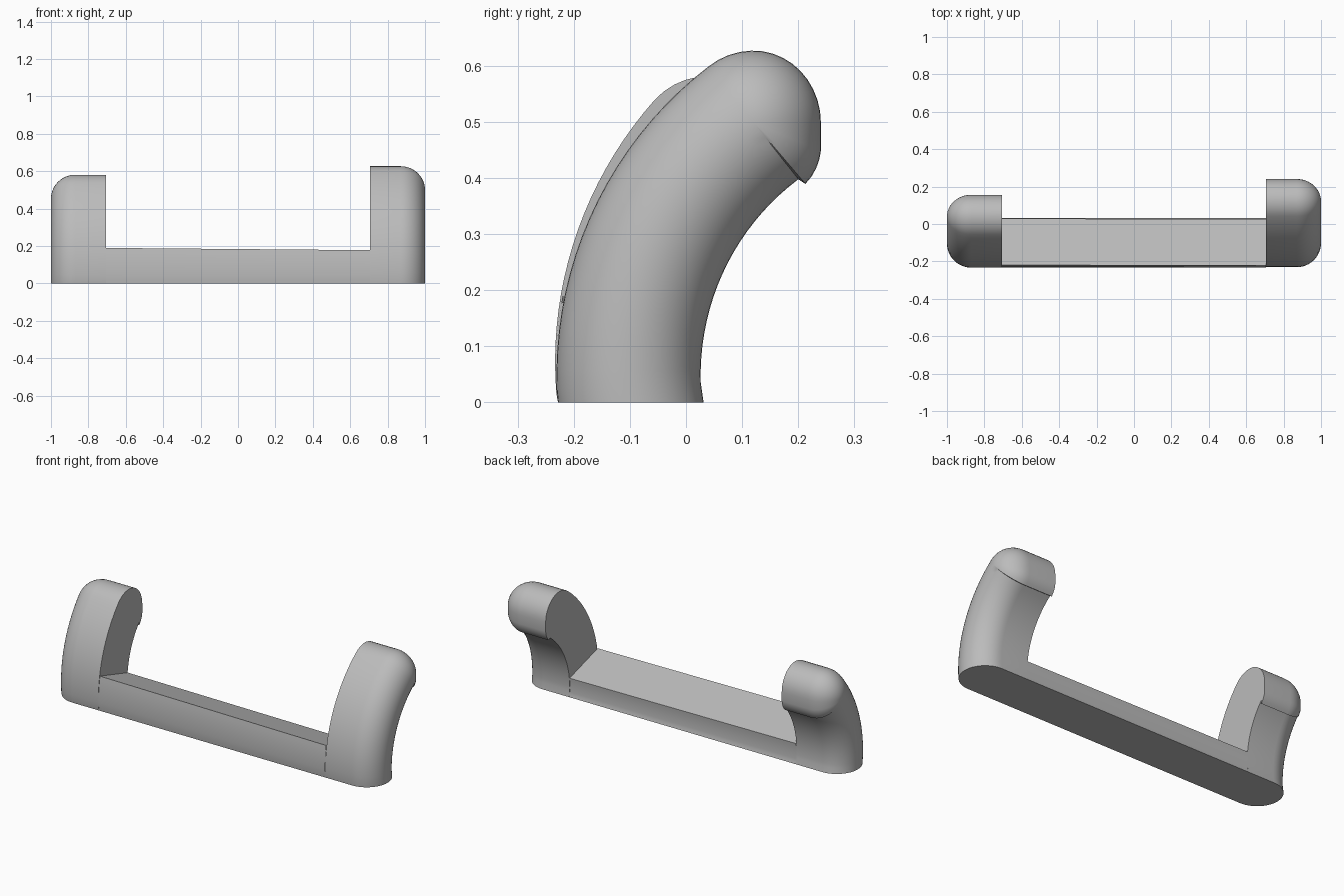
import bpy, bmesh, math

if "Cube" in bpy.data.objects:
    bpy.data.objects.remove(bpy.data.objects["Cube"])

grey = bpy.data.materials.new("grey")
grey.diffuse_color = (0.5, 0.5, 0.5, 1)
grey.use_nodes = True
grey.node_tree.nodes["Principled BSDF"].inputs["Base Color"].default_value = grey.diffuse_color

CY, CZ = 0.468, 0.06          # centre of the hook's curve in the side plane
OUT, INN = 0.70, 0.443        # front and back radii
INNER_X, END_R = 0.705, 0.13  # inner face of each hook, rounding of its end


def arc(r, deg):
    a = math.radians(deg)
    return (CY - r * math.cos(a), CZ + r * math.sin(a))


def finish(name, bm):
    bmesh.ops.remove_doubles(bm, verts=bm.verts, dist=1e-5)
    bmesh.ops.recalc_face_normals(bm, faces=bm.faces)
    me = bpy.data.meshes.new(name)
    bm.to_mesh(me)
    bm.free()
    me.materials.append(grey)
    ob = bpy.data.objects.new(name, me)
    bpy.context.collection.objects.link(ob)
    bpy.ops.object.select_all(action='DESELECT')
    ob.select_set(True)
    bpy.context.view_layer.objects.active = ob
    bpy.ops.object.shade_smooth_by_angle(angle=math.radians(40))
    return ob


def loft(bm, rings):
    rows = [[bm.verts.new(p) for p in ring] for ring in rings]
    n = len(rows[0])
    for a, b in zip(rows, rows[1:]):
        for i in range(n):
            j = (i + 1) % n
            bm.faces.new((a[i], a[j], b[j], b[i]))
    return rows


def hook(name, side, tip_deg, grow, reach):
    # curved stations: front and back points share a point on the spine
    front, back, n = [], [], 20
    for i in range(n + 1):
        t = i / n
        d = -6 + (tip_deg + 6) * t
        f, b = arc(OUT + grow * t, d), arc(INN + grow * t, d)
        if i == 0:
            f, b = (f[0], 0), (b[0] + 0.004, 0)
        c = ((f[0] + b[0]) / 2, (f[1] + b[1]) / 2)
        front.append((f, c))
        back.append((b, c))
    # rounded tip with an upright back and a soft lower corner
    c, f = front[-1][1], front[-1][0]
    r = math.dist(c, f)
    cap = []
    start = math.radians(180 - tip_deg)
    for i in range(1, 15):
        a = start * (1 - i / 14)
        k = reach if math.cos(a) > 0 else r
        cap.append(((c[0] + k * math.cos(a), c[1] + r * math.sin(a)), c))
    for dy, dz in ((1, -0.05), (0.975, -0.066), (0.93, -0.081),
                   (0.86, -0.096), (0.77, -0.109)):
        cap.append(((c[0] + reach * dy, c[1] + dz), c))
    pts = front + cap + back[::-1]
    # straight part, then the end shrinks to the spine along a quarter circle
    steps = [(INNER_X, 1)]
    for i in range(13):
        a = math.pi / 2 * i / 12
        steps.append((1 - END_R + END_R * math.sin(a), max(0, math.cos(a))))
    rings = [[(side * x, q[0] + (p[0] - q[0]) * s, q[1] + (p[1] - q[1]) * s)
              for p, q in pts] for x, s in steps]
    bm = bmesh.new()
    rows = loft(bm, rings)
    bm.faces.new(rows[0])
    finish(name, bm)


hook("right_hook", 1, 51.6, -0.012, 0.12)
hook("left_hook", -1, 42.5, 0.010, 0.117)


# low bar joining the hooks, its top sloping down to the back
def bar_ring(x, top_front, top_back):
    def curve(r, top, foot):
        pts = [(x, arc(r, -6)[0] + foot, 0)]
        for i in range(1, 9):
            z = top * i / 8
            pts.append((x, CY - math.sqrt(r * r - (z - CZ) ** 2), z))
        return pts
    return curve(OUT, top_front, 0) + curve(INN, top_back, 0.004)[::-1]


bm = bmesh.new()
loft(bm, [bar_ring(-INNER_X, 0.19, 0.115), bar_ring(INNER_X, 0.178, 0.105)])
finish("cross_bar", bm)
